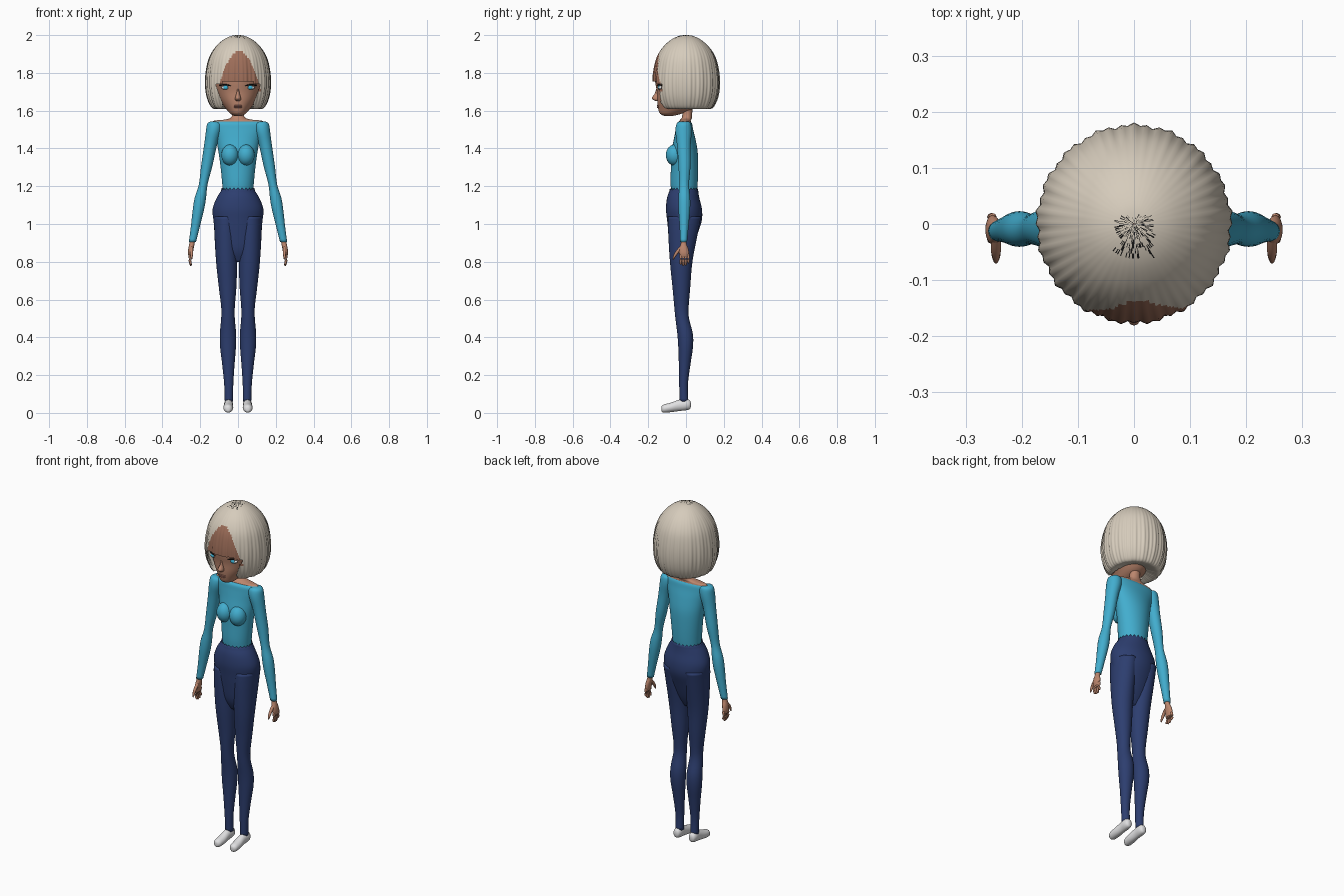
import bpy, bmesh, math, random
from mathutils import Vector

random.seed(4)


def mat(name, r, g, b):
    m = bpy.data.materials.new(name)
    m.diffuse_color = (r, g, b, 1)
    return m


SKIN = mat("skin", 0.50, 0.24, 0.155)
SHADE = mat("forehead_skin", 0.34, 0.155, 0.10)
HAIR = mat("pale_hair", 0.67, 0.60, 0.50)
SHIRT = mat("sky_blue_cloth", 0.055, 0.42, 0.62)
PANTS = mat("navy_cloth", 0.026, 0.048, 0.16)
SHOE = mat("white_shoe", 0.75, 0.75, 0.76)
DARK = mat("black", 0.008, 0.008, 0.008)
IRIS = mat("eye_blue", 0.05, 0.48, 0.72)
LIPS = mat("lips", 0.40, 0.17, 0.13)


def finish(name, bm, mats):
    bmesh.ops.recalc_face_normals(bm, faces=bm.faces)
    me = bpy.data.meshes.new(name)
    bm.to_mesh(me)
    bm.free()
    for m in mats:
        me.materials.append(m)
    for p in me.polygons:
        p.use_smooth = True
    ob = bpy.data.objects.new(name, me)
    bpy.context.collection.objects.link(ob)
    return ob


def spline(rows, steps):
    """Catmull-Rom interpolation through rows of numbers."""
    out = []
    for i in range(len(rows) - 1):
        p = [rows[max(i - 1, 0)], rows[i], rows[i + 1], rows[min(i + 2, len(rows) - 1)]]
        for k in range(steps):
            t = k / steps
            out.append([0.5 * (2 * b + (c - a) * t + (2 * a - 5 * b + 4 * c - d) * t * t
                               + (3 * b - a - 3 * c + d) * t ** 3) for a, b, c, d in zip(*p)])
    return out + [list(rows[-1])]


def loft(name, rows, m, side=1, n=28, axis="Z", steps=4, zigzag=0):
    """Rows: (position on axis, centre x, half width, low, high) as ellipses."""
    bm = bmesh.new()
    rings = []
    for h, xc, rx, lo, hi in spline(rows, steps):
        ring = []
        for k in range(n):
            a = 2 * math.pi * k / n
            x = side * (xc + rx * math.cos(a))
            v = (lo + hi) / 2 + (hi - lo) / 2 * math.sin(a)
            ring.append(bm.verts.new((x, v, h) if axis == "Z" else (x, h, v)))
        rings.append(ring)
    for r0, r1 in zip(rings, rings[1:]):
        for k in range(n):
            bm.faces.new((r0[k], r0[(k + 1) % n], r1[(k + 1) % n], r1[k]))
    for k in range(0, n, 2):
        rings[0][k].co.z += zigzag
    bm.faces.new(rings[0])
    bm.faces.new(rings[-1])
    return finish(name, bm, [m])


def ball(name, pos, size, m):
    bm = bmesh.new()
    bmesh.ops.create_uvsphere(bm, u_segments=20, v_segments=12, radius=1)
    for v in bm.verts:
        v.co = Vector(a * b for a, b in zip(v.co, size)) + Vector(pos)
    return finish(name, bm, [m])


def tube(name, pts, m, n=8):
    """Rounded tube through points given as (x, y, z, radius)."""
    bm = bmesh.new()
    rows = spline(pts, 3)
    rings = []
    for i, (x, y, z, r) in enumerate(rows):
        d = Vector(rows[min(i + 1, len(rows) - 1)][:3]) - Vector(rows[max(i - 1, 0)][:3])
        q = d.to_track_quat("Z", "Y")
        rings.append([bm.verts.new(Vector((x, y, z)) + q @ Vector(
            (r * math.cos(2 * math.pi * k / n), r * math.sin(2 * math.pi * k / n), 0))) for k in range(n)])
    for r0, r1 in zip(rings, rings[1:]):
        for k in range(n):
            bm.faces.new((r0[k], r0[(k + 1) % n], r1[(k + 1) % n], r1[k]))
    bm.faces.new(rings[0])
    bm.faces.new(rings[-1])
    return finish(name, bm, [m])


# Head, nose and mouth
loft("head", [(1.572, 0, .018, -.115, -.07), (1.585, 0, .042, -.138, -.02), (1.61, 0, .064, -.147, .04),
              (1.65, 0, .094, -.152, .08), (1.70, 0, .120, -.154, .11), (1.76, 0, .138, -.164, .13),
              (1.83, 0, .140, -.160, .13), (1.90, 0, .11, -.11, .10), (1.95, 0, .05, -.05, .05)], SKIN, n=40)
loft("nose", [(1.715, 0, .006, -.158, -.13), (1.69, 0, .009, -.166, -.13), (1.668, 0, .015, -.181, -.13),
              (1.656, 0, .014, -.172, -.13), (1.65, 0, .006, -.155, -.13)], SKIN, n=16)
for z, w in ((1.626, .025), (1.618, .021)):
    ball("lip", (0, -.143, z), (w, .011, .005), LIPS)

# Eyes with dark lashes
for s in (1, -1):
    ball("eye_white", (s * .064, -.134, 1.722), (.025, .013, .011), SHOE)
    ball("iris", (s * .065, -.142, 1.723), (.013, .008, .011), IRIS)
    tube("eyelash", [(s * .038, -.152, 1.732, .002), (s * .066, -.147, 1.737, .004),
                     (s * .098, -.122, 1.734, .003)], DARK)

# Neck and bare shoulders
loft("neck", [(1.525, 0, .13, -.045, .03), (1.546, 0, .13, -.035, .025), (1.553, 0, .07, -.03, .028),
              (1.57, 0, .033, -.02, .032), (1.64, 0, .031, -.02, .035)], SKIN)

# Bob of hair with vertical ribs, an opening for the face and a bare forehead
profile = [(2.0, .001), (1.996, .035), (1.975, .078), (1.935, .121), (1.88, .153), (1.81, .169),
           (1.74, .173), (1.68, .166), (1.635, .15), (1.612, .132), (1.612, .11), (1.63, .06)]
bm = bmesh.new()
SEG, RIBS = 192, 48
rings = []
for z, r in spline(profile, 5):
    deep = .022 * min(1, max(.1, (2.0 - z) / .25))
    ring = []
    for k in range(SEG):
        a = 2 * math.pi * k / SEG
        rr = r * (1 + deep * (math.cos(RIBS * a) * .6 + .5 * math.sin(17 * a)))
        ring.append(bm.verts.new((rr * math.cos(a), rr * math.sin(a) * 1.02, z)))
    rings.append(ring)
for r0, r1 in zip(rings, rings[1:]):
    for k in range(SEG):
        bm.faces.new((r0[k], r1[k], r1[(k + 1) % SEG], r0[(k + 1) % SEG]))
opening = []
for f in bm.faces:
    c = f.calc_center_median()
    edge = .082 + .35 * max(0, c.z - 1.64)
    if c.y < -.03 and abs(c.x) < edge and c.z < 1.757 - 1.5 * c.x ** 2:
        opening.append(f)
    elif c.y < -.05 and 1.7 < c.z < 1.915 and abs(c.x - .006) < .1 * math.sqrt((1.915 - c.z) / .16):
        f.material_index = 1
    elif c.z > 1.97 and abs(c.x) < .035 and -.058 < c.y < .015 and random.random() < .3:
        f.material_index = 2
bmesh.ops.delete(bm, geom=opening, context="FACES")
finish("hair", bm, [HAIR, SHADE, DARK])

# Shirt body and bust
loft("shirt_body", [(1.17, 0, .080, -.078, .058), (1.22, 0, .084, -.082, .062), (1.30, 0, .092, -.080, .064),
                    (1.38, 0, .103, -.078, .062), (1.45, 0, .116, -.064, .050), (1.50, 0, .135, -.055, .038),
                    (1.53, 0, .142, -.05, .032), (1.542, 0, .135, -.04, .025)], SHIRT, n=40)
for s in (1, -1):
    ball("bust", (s * .042, -.060, 1.365), (.046, .047, .056), SHIRT)

# Hips with a ragged waistline
loft("hips", [(1.18, 0, .086, -.085, .064), (1.14, 0, .112, -.100, .070), (1.08, 0, .134, -.106, .084),
              (1.02, 0, .130, -.100, .084), (.95, 0, .120, -.092, .062), (.86, 0, .10, -.078, .03),
              (.80, 0, .06, -.05, .0)], PANTS, n=48, zigzag=.012)

for s in (1, -1):
    # Leg
    loft("leg", [(1.04, .066, .062, -.095, .080), (.95, .064, .061, -.094, .062), (.80, .060, .056, -.085, .034),
                 (.66, .055, .046, -.071, .022), (.56, .053, .036, -.062, .014), (.50, .053, .036, -.056, .016),
                 (.42, .053, .043, -.046, .036), (.35, .053, .042, -.041, .037), (.26, .051, .033, -.038, .024),
                 (.15, .049, .024, -.036, .010), (.06, .048, .022, -.034, .012)], PANTS, s)
    # Shoe
    loft("shoe", [(.026, .05, .007, .034, .052), (.020, .05, .018, .020, .066), (0, .05, .024, .014, .074),
                  (-.035, .05, .023, .010, .070), (-.08, .051, .026, .004, .054), (-.115, .052, .023, .001, .045),
                  (-.128, .052, .013, .006, .036), (-.131, .052, .004, .015, .026)], SHOE, s, n=20, axis="Y")
    # Sleeve
    loft("sleeve", [(1.542, .130, .016, -.035, .015), (1.53, .126, .037, -.05, .026), (1.49, .130, .040, -.056, .03),
                    (1.42, .145, .034, -.048, .025), (1.31, .165, .030, -.04, .024), (1.21, .184, .023, -.036, .016),
                    (1.14, .199, .030, -.04, .022), (1.08, .209, .030, -.04, .022), (.99, .225, .024, -.034, .014),
                    (.905, .241, .019, -.031, .006)], SHIRT, s)
    # Hand
    loft("palm", [(.925, .239, .014, -.026, .002), (.895, .244, .014, -.028, .003), (.87, .249, .014, -.036, .012),
                  (.845, .252, .013, -.036, .016), (.825, .252, .009, -.032, .014)], SKIN, s, n=16)
    for i, tip in enumerate((.784, .778, .780, .792)):
        y = -.028 + i * .0135
        tube("finger", [(s * .252, y, .84, .007), (s * .255, y, .81, .0068),
                        (s * .25, y, tip + .005, .0055), (s * .249, y, tip, .002)], SKIN)
    tube("thumb", [(s * .246, -.022, .878, .009), (s * .246, -.044, .855, .009),
                   (s * .246, -.06, .832, .007), (s * .246, -.068, .812, .003)], SKIN)
